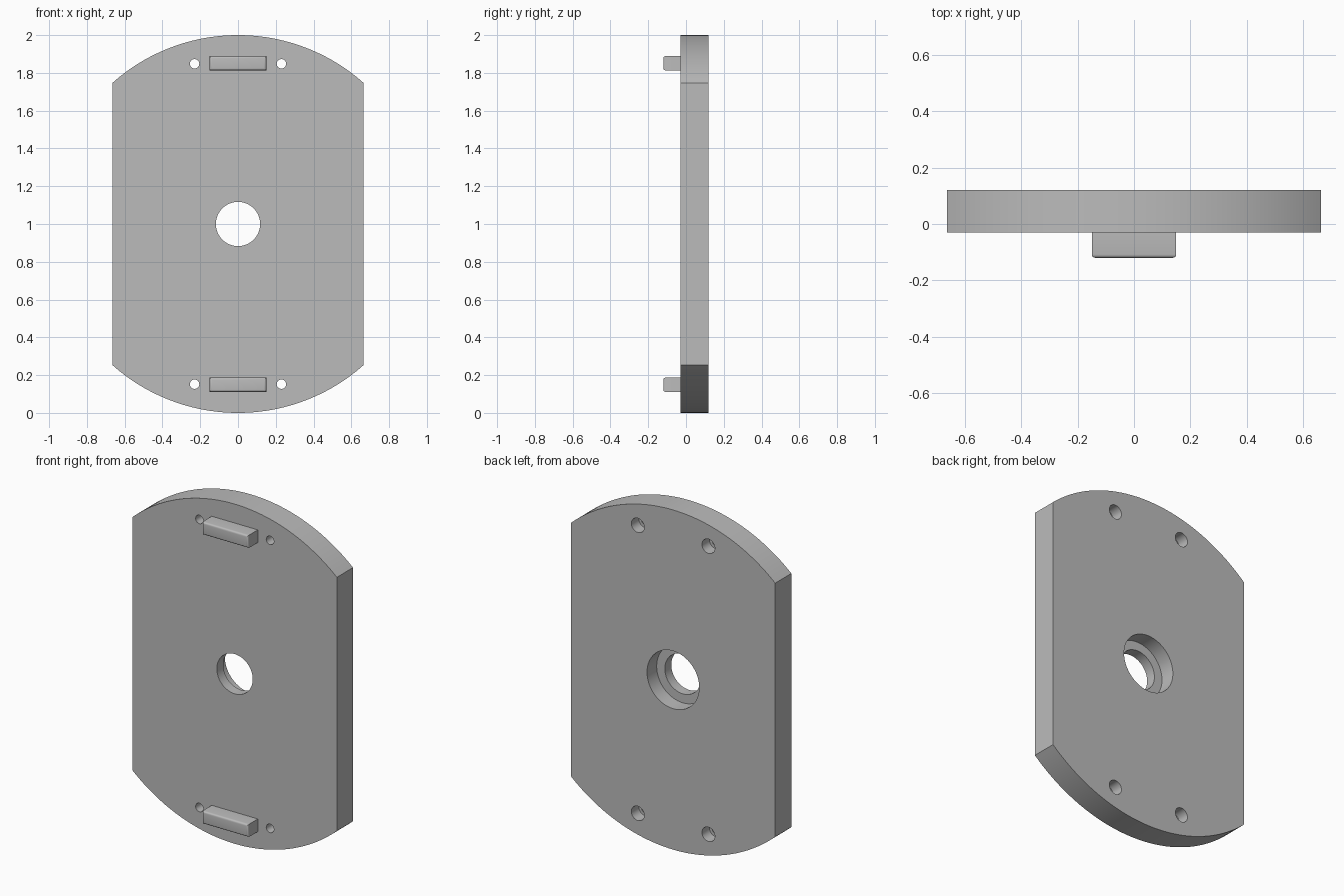
import bpy, bmesh, math
from mathutils import Matrix

cube = bpy.data.objects.get("Cube")
if cube:
    bpy.data.objects.remove(cube, do_unlink=True)

FRONT, BACK, TAB_FRONT = -0.03, 0.12, -0.12
HALF_WIDTH = 0.665
ROW = 0.848   # height of the tabs and screw holes from the centre

grey = bpy.data.materials.new("grey")
grey.use_nodes = True
colour = (0.5, 0.5, 0.5, 1)
grey.diffuse_color = colour
grey.node_tree.nodes["Principled BSDF"].inputs["Base Color"].default_value = colour


def make_object(name, bm):
    bmesh.ops.recalc_face_normals(bm, faces=bm.faces)
    mesh = bpy.data.meshes.new(name)
    bm.to_mesh(mesh)
    bm.free()
    mesh.materials.append(grey)
    obj = bpy.data.objects.new(name, mesh)
    bpy.context.collection.objects.link(obj)
    return obj


def select_only(obj):
    bpy.ops.object.select_all(action="DESELECT")
    obj.select_set(True)
    bpy.context.view_layer.objects.active = obj


def drill(target, x, z, radius, y0, y1, segments):
    """Cut a round hole along y."""
    bm = bmesh.new()
    place = Matrix.Translation((x, (y0 + y1) / 2, z)) @ Matrix.Rotation(math.pi / 2, 4, "X")
    bmesh.ops.create_cone(bm, cap_ends=True, segments=segments, radius1=radius,
                          radius2=radius, depth=y1 - y0, matrix=place)
    cutter = make_object("hole_cutter", bm)
    cutter.hide_render = True
    select_only(target)
    mod = target.modifiers.new("hole", "BOOLEAN")
    mod.operation, mod.solver, mod.object = "DIFFERENCE", "EXACT", cutter
    bpy.ops.object.modifier_apply(modifier=mod.name)
    bpy.data.objects.remove(cutter, do_unlink=True)


# Plate: a disc with both sides cut straight
bm = bmesh.new()
half_arc = math.asin(HALF_WIDTH)
steps = 48
outline = []
for start in (0, math.pi):
    for i in range(steps + 1):
        a = start - half_arc + 2 * half_arc * i / steps
        outline.append(bm.verts.new((math.sin(a), FRONT, 1 + math.cos(a))))
face = bm.faces.new(outline)
extruded = bmesh.ops.extrude_face_region(bm, geom=[face])["geom"]
bmesh.ops.translate(bm, vec=(0, BACK - FRONT, 0),
                    verts=[v for v in extruded if isinstance(v, bmesh.types.BMVert)])
plate = make_object("plate", bm)

# Centre hole and screw holes, each with a counterbore from the back
drill(plate, 0, 1, 0.117, -0.2, 0.2, 64)
drill(plate, 0, 1, 0.17, 0.03, 0.2, 64)
for sx in (-1, 1):
    for sz in (-1, 1):
        x, z = sx * 0.23, 1 + sz * ROW
        drill(plate, x, z, 0.025, -0.2, 0.2, 32)
        drill(plate, x, z, 0.042, 0.05, 0.2, 32)
select_only(plate)
bpy.ops.object.shade_smooth_by_angle(angle=math.radians(30))

# Locating tabs with rounded front edges
for name, side in (("lower_tab", -1), ("upper_tab", 1)):
    bm = bmesh.new()
    place = (Matrix.Translation((0, (TAB_FRONT + FRONT) / 2, 1 + side * ROW + 0.003 * side))
             @ Matrix.Diagonal((0.3, FRONT - TAB_FRONT, 0.075, 1)))
    bmesh.ops.create_cube(bm, size=1, matrix=place)
    front_edges = [e for e in bm.edges if all(v.co.y < TAB_FRONT + 0.001 for v in e.verts)]
    bmesh.ops.bevel(bm, geom=front_edges, offset=0.012, segments=4, profile=0.5,
                    affect="EDGES")
    tab = make_object(name, bm)
    select_only(tab)
    bpy.ops.object.shade_smooth_by_angle(angle=math.radians(30))
